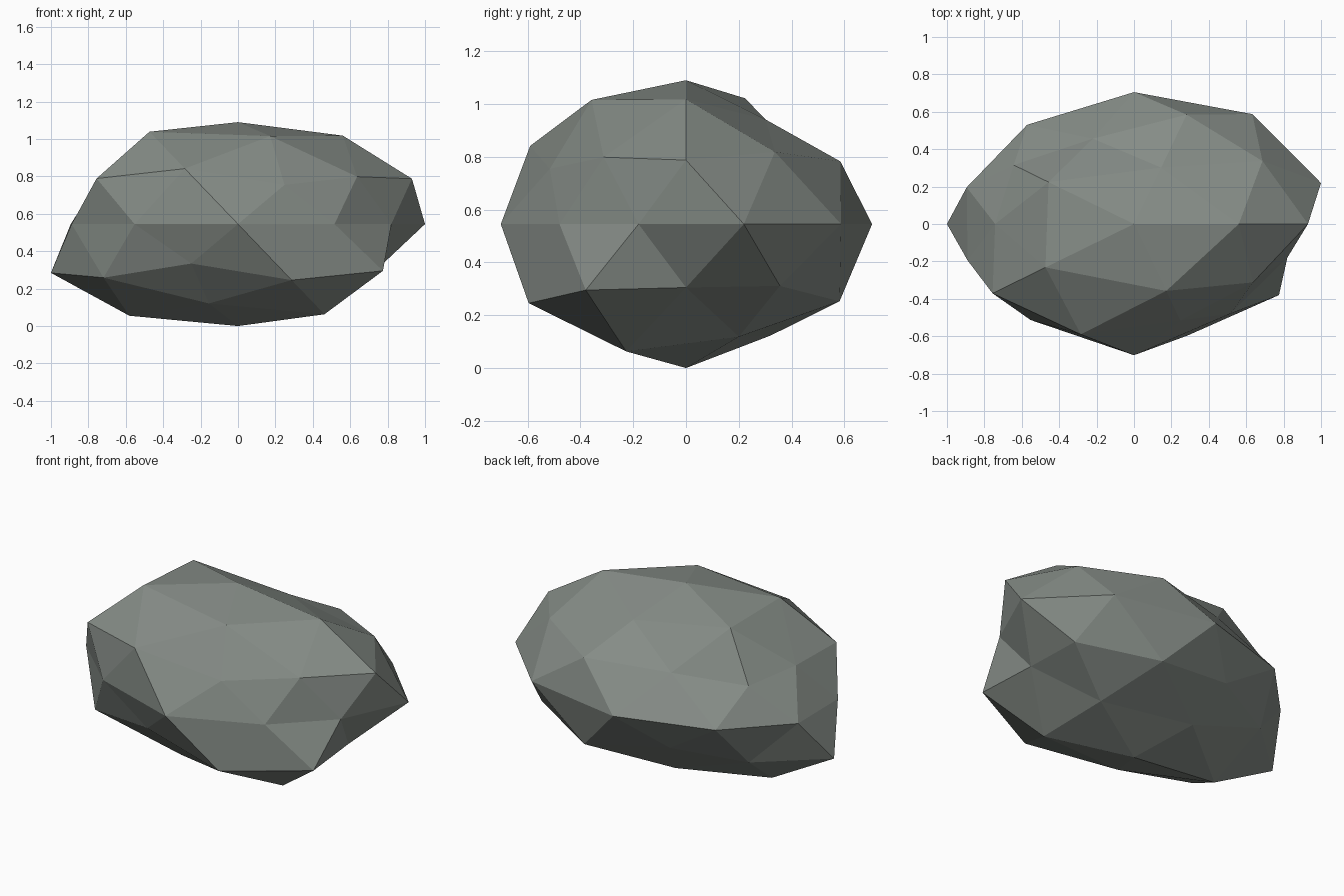
import bpy, math

if "Cube" in bpy.data.objects:
    bpy.data.objects.remove(bpy.data.objects["Cube"])

# Stone colour
stone = bpy.data.materials.new("grey_stone")
stone.diffuse_color = (0.235, 0.262, 0.24, 1)
stone.use_nodes = True
stone.node_tree.nodes["Principled BSDF"].inputs["Base Color"].default_value = stone.diffuse_color

# Boulder body: a faceted ball
bpy.ops.mesh.primitive_ico_sphere_add(subdivisions=2, radius=1)
rock = bpy.context.object
rock.name = "boulder"
rock.data.materials.append(stone)

# How far each ring of corners is pushed in or out, top to bottom,
# each ring counter-clockwise from +x
RINGS = [
    [1.0],
    [1.02, 0.855, 1.028, 1.065, 1.015],
    [0.955, 0.80, 0.835, 1.035, 0.885],
    [0.995, 0.975, 0.85, 1.0, 0.86],
    [1.006, 1.03, 1.0, 0.93, 0.90, 0.895, 0.90, 0.995, 0.84, 0.825],
    [0.96, 0.84, 1.07, 0.865, 1.025],
    [0.838, 1.02, 0.90, 1.0, 1.045],
    [0.92, 0.91, 1.057, 0.915, 1.04],
    [1.0],
]
factors = [f for ring in RINGS for f in ring]


def ring_order(v):
    angle = math.degrees(math.atan2(v.co.y, v.co.x)) % 360
    return (-round(v.co.z, 2), round(angle) % 360)


# Chip the corners and flatten the ball into a long low stone
for v, f in zip(sorted(rock.data.vertices, key=ring_order), factors):
    x, y, z = v.co * f
    v.co = (x * 1.045, y * 0.705, z * 0.545 + 0.545)

bpy.ops.object.shade_flat()
